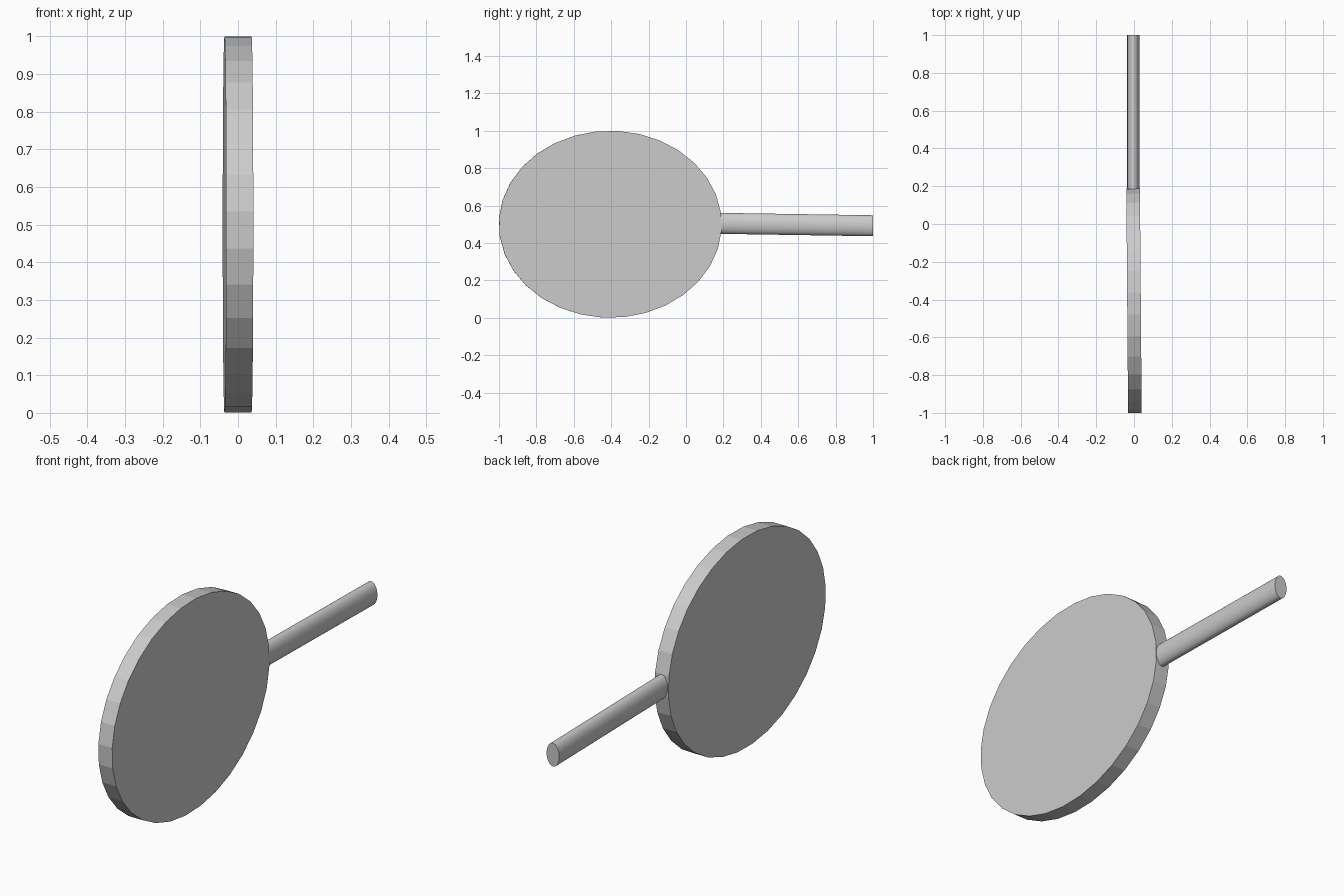
import bpy
from math import radians, pi
from mathutils import Matrix, Vector

if "Cube" in bpy.data.objects:
    bpy.data.objects.remove(bpy.data.objects["Cube"])


def cylinder(name, sides, start, end, axis_matrix, radii, spin=0.0):
    """Elliptical cylinder; local z runs from start to end, then mapped to world."""
    bpy.ops.mesh.primitive_cylinder_add(vertices=sides, radius=1, depth=1)
    ob = bpy.context.object
    ob.name = name
    start, end = Vector(start), Vector(end)
    scale = Matrix.Diagonal((radii[0], radii[1], (end - start).length, 1))
    ob.data.transform(Matrix.Translation((start + end) / 2) @ axis_matrix @ scale
                      @ Matrix.Rotation(spin, 4, 'Z'))
    return ob


# local x -> world y, local y -> world z, local z -> world x
DISC_AXES = Matrix(((0, 0, 1, 0), (1, 0, 0, 0), (0, 1, 0, 0), (0, 0, 0, 1)))

# Flat oval paddle head, very slightly yawed
yaw = Matrix.Rotation(radians(0.45), 4, 'Z')
head = cylinder("paddle_head", 32, (-0.036, -0.405, 0.5), (0.036, -0.405, 0.5),
                yaw @ DISC_AXES, (0.596, 0.5), radians(-4))

# Round handle, oval in section, dropping a little toward its end
h0, h1 = Vector((-0.003, 0.185, 0.505)), Vector((-0.003, 1.0, 0.492))
tilt = Matrix.Rotation(-pi / 2 - radians(0.9), 4, 'X')
handle = cylinder("handle", 32, h0, h1, tilt, (0.033, 0.056))
bpy.ops.object.shade_smooth_by_angle(angle=radians(40))
